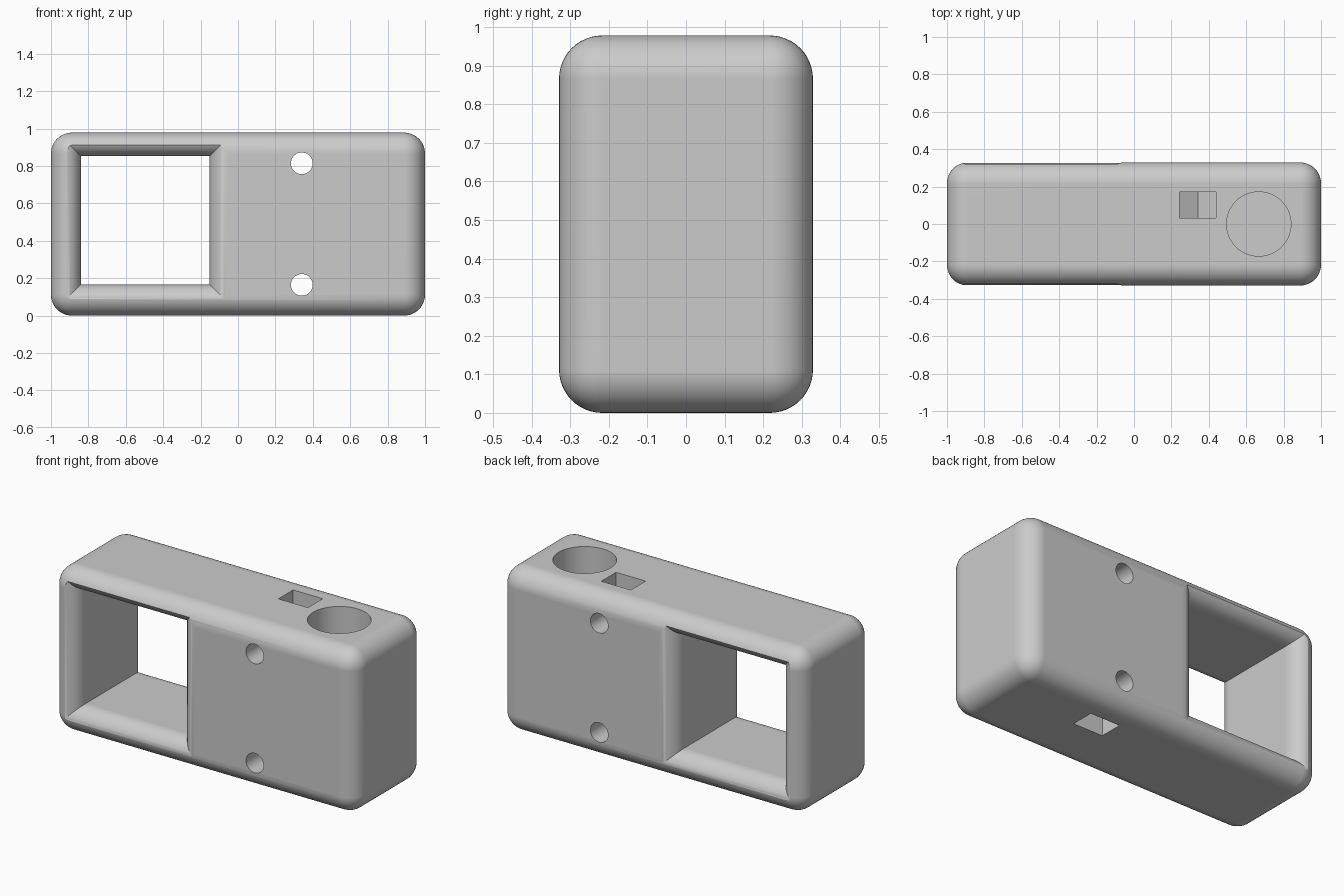
import bpy
import bmesh
from math import pi, sqrt, cos
from mathutils import Matrix

if "Cube" in bpy.data.objects:
    bpy.data.objects.remove(bpy.data.objects["Cube"], do_unlink=True)

HALF_Y, HEIGHT = 0.329, 0.978
MID = HEIGHT / 2
ROUND = 0.112      # outer edge radius
FLARE = 0.1        # window lip radius
SCREW_X, SCREW_DZ = 0.341, 0.325


def finish(bm, name):
    bmesh.ops.recalc_face_normals(bm, faces=bm.faces)
    mesh = bpy.data.meshes.new(name)
    bm.to_mesh(mesh)
    bm.free()
    ob = bpy.data.objects.new(name, mesh)
    bpy.context.collection.objects.link(ob)
    return ob


def loft(name, rings):
    """Closed solid through rings of equal point count."""
    bm = bmesh.new()
    loops = [[bm.verts.new(p) for p in ring] for ring in rings]
    n = len(loops[0])
    for a, b in zip(loops, loops[1:]):
        for i in range(n):
            j = (i + 1) % n
            bm.faces.new((a[i], a[j], b[j], b[i]))
    bm.faces.new(loops[0])
    bm.faces.new(loops[-1])
    return finish(bm, name)


def cylinder(name, radius, depth, centre, along_y=False):
    bm = bmesh.new()
    turn = Matrix.Rotation(pi / 2 if along_y else 0, 4, 'X')
    bmesh.ops.create_cone(bm, cap_ends=True, segments=64, radius1=radius,
                          radius2=radius, depth=depth,
                          matrix=Matrix.Translation(centre) @ turn)
    return finish(bm, name)


# Rounded block
bm = bmesh.new()
bmesh.ops.create_cube(bm, size=1, matrix=Matrix.Translation((0, 0, MID))
                      @ Matrix.Diagonal((2, 2 * HALF_Y, HEIGHT, 1)))
bmesh.ops.bevel(bm, geom=bm.edges[:], offset=ROUND, segments=12,
                profile=0.5, affect='EDGES')
body = finish(bm, "housing")

# Square window with a rounded lip on both faces
X0, X1, Z0, Z1 = -0.84, -0.152, 0.166, 0.853


def window_ring(y, grow):
    return [(X0 - grow, y, Z0 - grow), (X1 + grow, y, Z0 - grow),
            (X1 + grow, y, Z1 + grow), (X0 - grow, y, Z1 + grow)]


steps = 14
lip = [(-HALF_Y - 0.1, FLARE)]
for i in range(steps + 1):
    depth = FLARE * (1 - cos(pi / 2 * i / steps))
    grow = FLARE - sqrt(max(0, FLARE ** 2 - (FLARE - depth) ** 2))
    lip.append((-HALF_Y + depth, grow))
lip += [(-y, g) for y, g in reversed(lip)]
cutters = [loft("window_cutter", [window_ring(y, g) for y, g in lip])]

# Deep round pocket in the top
FLOOR = 0.12
cutters.append(cylinder("pocket_cutter", 0.172, 1.2, (0.667, 0, FLOOR + 0.6)))

# Screw holes, each with a slot for a hexagonal nut
W = 0.0975
for side in (1, -1):
    z = MID + side * SCREW_DZ
    profile = [(-W, 0.4), (-W, -W / sqrt(3)), (0, -2 * W / sqrt(3)),
               (W, -W / sqrt(3)), (W, 0.4)]
    cutters.append(loft("nut_slot_cutter", [
        [(SCREW_X + px, y, z + side * pz) for px, pz in profile]
        for y in (0.032, 0.171)]))
    cutters.append(cylinder("screw_hole_cutter", 0.058, 1,
                            (SCREW_X, 0, z), along_y=True))

# Cut everything out and bake the result
for cutter in cutters:
    cutter.hide_render = True
    mod = body.modifiers.new(cutter.name, 'BOOLEAN')
    mod.operation = 'DIFFERENCE'
    mod.solver = 'EXACT'
    mod.object = cutter
bpy.context.view_layer.update()
graph = bpy.context.evaluated_depsgraph_get()
baked = bpy.data.meshes.new_from_object(body.evaluated_get(graph))
body.modifiers.clear()
body.data = baked
for cutter in cutters:
    bpy.data.objects.remove(cutter, do_unlink=True)

# Single grey material
grey = bpy.data.materials.new("light_grey")
grey.use_nodes = True
colour = (0.6, 0.6, 0.6, 1)
grey.diffuse_color = colour
grey.node_tree.nodes["Principled BSDF"].inputs["Base Color"].default_value = colour
body.data.materials.clear()
body.data.materials.append(grey)

# Smooth shading with crisp cut edges
bpy.ops.object.select_all(action='DESELECT')
body.select_set(True)
bpy.context.view_layer.objects.active = body
bpy.ops.object.shade_smooth_by_angle(angle=pi / 7)
weighted = body.modifiers.new("weighted_normals", 'WEIGHTED_NORMAL')
weighted.keep_sharp = True
